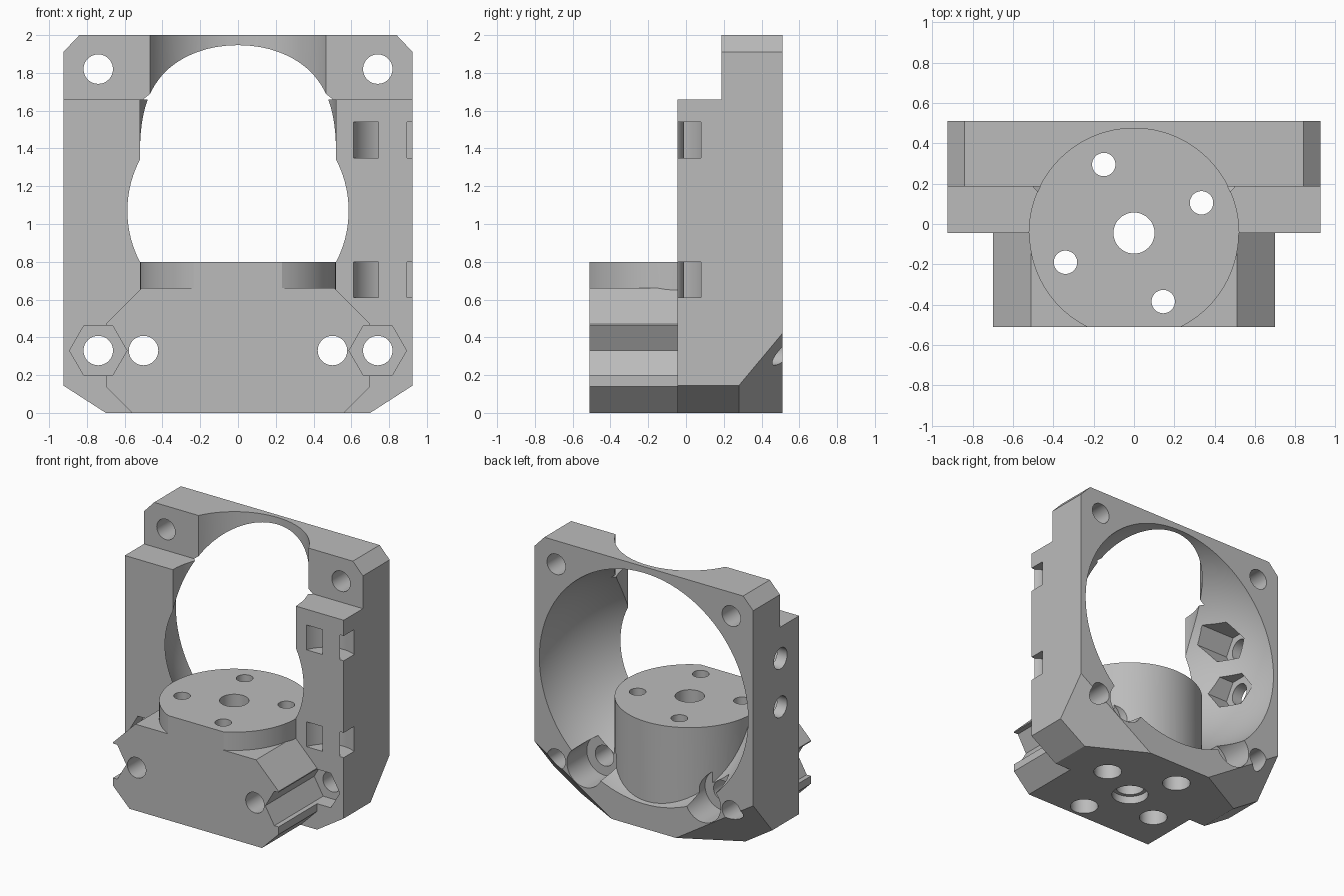
import bpy, bmesh
from math import radians, pi
from mathutils import Vector, Matrix

cube = bpy.data.objects.get("Cube")
if cube:
    bpy.data.objects.remove(cube, do_unlink=True)

grey = bpy.data.materials.new("plain grey")
grey.use_nodes = True
colour = (0.5, 0.5, 0.5, 1)
grey.diffuse_color = colour
grey.node_tree.nodes["Principled BSDF"].inputs["Base Color"].default_value = colour

ALONG = {"x": Matrix.Rotation(pi / 2, 4, "Y"),
         "y": Matrix.Rotation(-pi / 2, 4, "X"),
         "z": Matrix.Identity(4)}


def finish(bm, name):
    bmesh.ops.recalc_face_normals(bm, faces=bm.faces)
    mesh = bpy.data.meshes.new(name)
    bm.to_mesh(mesh)
    bm.free()
    ob = bpy.data.objects.new(name, mesh)
    mesh.materials.append(grey)
    bpy.context.collection.objects.link(ob)
    return ob


def slice_off(bm, point, normal):
    """Remove everything on the normal side of a plane and cap the cut."""
    geom = bm.verts[:] + bm.edges[:] + bm.faces[:]
    bmesh.ops.bisect_plane(bm, geom=geom, plane_co=point, plane_no=normal,
                           clear_outer=True, dist=1e-5)
    rim = [e for e in bm.edges if e.is_boundary]
    bmesh.ops.holes_fill(bm, edges=rim)


def box_mesh(lo, hi):
    bm = bmesh.new()
    lo, hi = Vector(lo), Vector(hi)
    size = hi - lo
    bmesh.ops.create_cube(bm, size=1, matrix=Matrix.Translation((lo + hi) / 2)
                          @ Matrix.Diagonal((*size, 1)))
    return bm


def rod(name, axis, centre, radius, start, end, sides=48, turn=0):
    """Cylinder or prism along an axis; centre gives the two other coordinates."""
    c = list(centre)
    c.insert("xyz".index(axis), (start + end) / 2)
    bm = bmesh.new()
    bmesh.ops.create_cone(bm, cap_ends=True, segments=sides, radius1=radius,
                          radius2=radius, depth=end - start,
                          matrix=Matrix.Translation(c) @ ALONG[axis]
                          @ Matrix.Rotation(turn, 4, "Z"))
    return finish(bm, name)


def combine(target, tool, operation="DIFFERENCE"):
    mod = target.modifiers.new(tool.name, "BOOLEAN")
    mod.operation = operation
    mod.solver = "EXACT"
    mod.object = tool
    bpy.context.view_layer.objects.active = target
    bpy.ops.object.modifier_apply(modifier=mod.name)
    bpy.data.objects.remove(tool, do_unlink=True)


# Upright frame with top chamfers, bottom chamfers and sloped rear corners
bm = box_mesh((-0.925, -0.045, 0), (0.925, 0.51, 2))
for s in (-1, 1):
    slice_off(bm, (s * 0.925, 0, 1.91), (s * 0.09, 0, 0.085))
    slice_off(bm, (s * 0.925, 0, 0.145), (s * 0.644, 0, -1))
    slice_off(bm, (s * 0.925, 0.28, 0.145), (s * 0.644, 1.196, -1))
body = finish(bm, "motor_mount_body")

# Front step, domed rear bore and vertical clearance
combine(body, finish(box_mesh((-2, -1, 1.66), (2, 0.187, 3)), "step_cutter"))
bm = bmesh.new()
bmesh.ops.create_uvsphere(bm, u_segments=96, v_segments=48, radius=0.89,
                          matrix=Matrix.Translation((0, 0.625, 1.07)) @ ALONG["y"])
combine(body, finish(bm, "dome_cutter"))
combine(body, rod("clearance_cutter", "z", (0, -0.045), 0.52, 0.7, 2.5, 96))

# Chamfered front block
bm = box_mesh((-0.7, -0.51, 0), (0.7, -0.03, 0.66))
for s in (-1, 1):
    slice_off(bm, (s * 0.7, 0, 0.14), (s, 0, -1))
    slice_off(bm, (s * 0.7, 0, 0.47), (s, 0, 1))
combine(body, finish(bm, "front_block"), "UNION")

# Round pedestal, flattened at the front
bm = bmesh.new()
bmesh.ops.create_cone(bm, cap_ends=True, segments=96, radius1=0.52, radius2=0.52,
                      depth=0.78, matrix=Matrix.Translation((0, -0.045, 0.41)))
slice_off(bm, (0, -0.51, 0), (0, -1, 0))
combine(body, finish(bm, "pedestal"), "UNION")

# Corner bolts, nut pockets and front screws with rear counterbores
for s in (-1, 1):
    for x, z in ((0.74, 1.82), (0.74, 0.33), (0.5, 0.33)):
        combine(body, rod("bolt_hole", "y", (s * x, z), 0.078, -1, 1))
    combine(body, rod("nut_pocket", "y", (s * 0.74, 0.33), 0.152, -1, 0.08, 6, pi / 2))
    combine(body, rod("counterbore", "y", (s * 0.5, 0.33), 0.15, 0.27, 1))

# Pedestal screw holes, wider from below
for x, y in ((-0.15, 0.295), (0.335, 0.105), (-0.34, -0.19), (0.145, -0.385)):
    combine(body, rod("pedestal_hole", "z", (x, y), 0.058, -0.5, 1))
    combine(body, rod("head_recess", "z", (x, y), 0.1, -0.5, 0.5))
combine(body, rod("shaft_hole", "z", (0, -0.045), 0.102, -0.5, 1))
combine(body, rod("shaft_recess", "z", (0, -0.045), 0.13, -0.5, 0.06))

# Curved cable tie channels around one front edge
for low in (0.61, 1.35):
    ring = rod("tie_channel", "z", (0.82, -0.112), 0.219, low, low + 0.19, 64)
    combine(ring, rod("tie_core", "z", (0.82, -0.112), 0.101, low - 0.1, low + 0.3))
    combine(body, ring)

# Side screws with nut traps opening into the bore
for z in (1.05, 1.42):
    combine(body, rod("side_hole", "x", (0.18, z), 0.08, -1.2, -0.5))
    combine(body, rod("nut_trap", "x", (0.18, z), 0.145, -0.84, -0.55, 6))

for ob in bpy.context.selected_objects:
    ob.select_set(False)
body.select_set(True)
bpy.context.view_layer.objects.active = body
bpy.ops.object.shade_smooth_by_angle(angle=radians(25))
